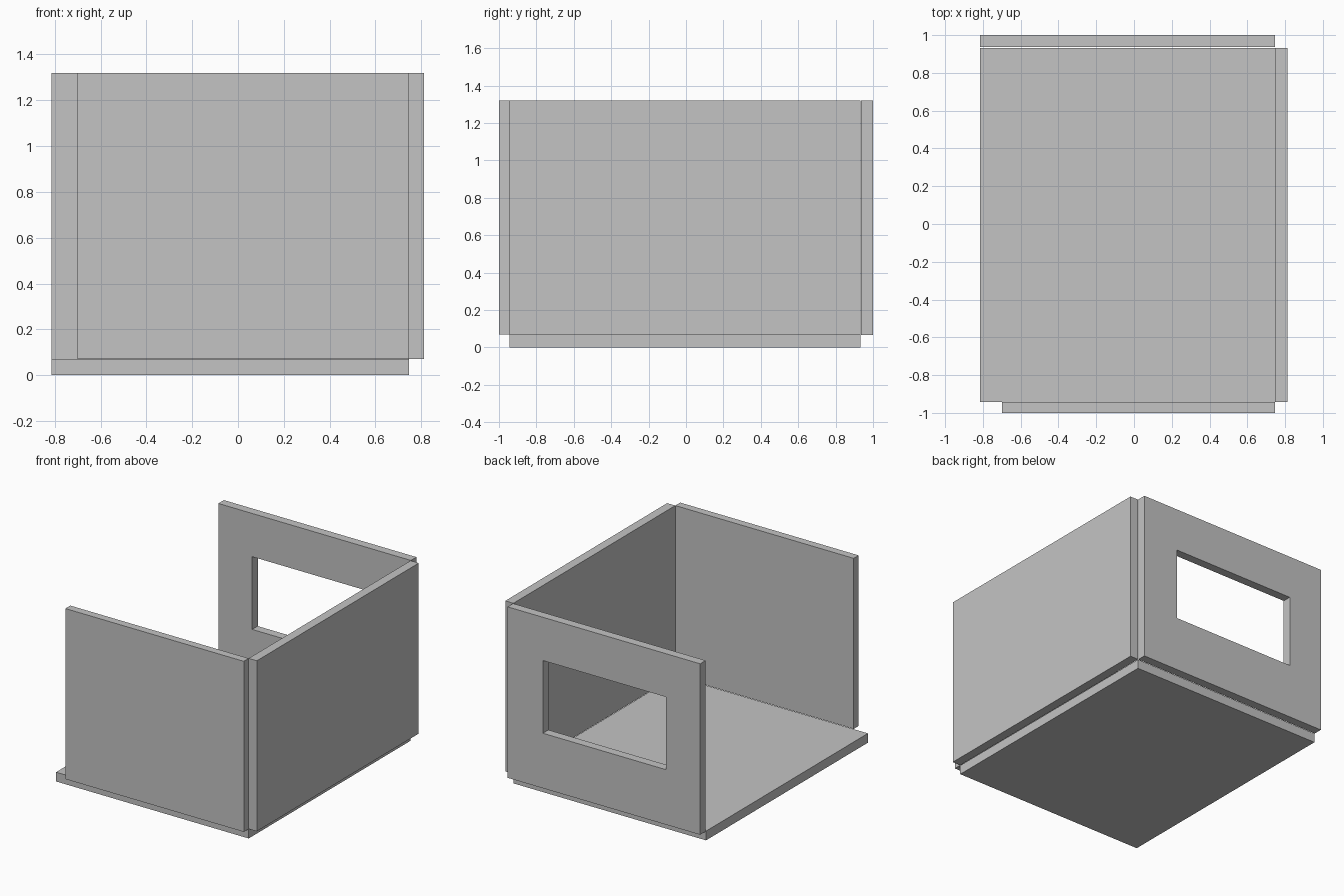
import bpy
import bmesh

if "Cube" in bpy.data.objects:
    bpy.data.objects.remove(bpy.data.objects["Cube"])

grey = bpy.data.materials.new("plain grey")
grey.diffuse_color = (0.55, 0.55, 0.55, 1)
grey.use_nodes = True
grey.node_tree.nodes["Principled BSDF"].inputs["Base Color"].default_value = grey.diffuse_color


def finish(name, bm):
    bmesh.ops.recalc_face_normals(bm, faces=bm.faces)
    me = bpy.data.meshes.new(name)
    bm.to_mesh(me)
    bm.free()
    me.materials.append(grey)
    ob = bpy.data.objects.new(name, me)
    bpy.context.collection.objects.link(ob)
    return ob


def panel(name, x, y, z):
    """Box spanning the given (min, max) ranges."""
    bm = bmesh.new()
    bmesh.ops.create_cube(bm, size=1)
    for v in bm.verts:
        v.co = [r[0] + (c + 0.5) * (r[1] - r[0]) for c, r in zip(v.co, (x, y, z))]
    return finish(name, bm)


def window_panel(name, x, y, z, wx, wz):
    """Upright panel along x with a rectangular opening through it."""
    bm = bmesh.new()

    def ring(a, b):
        return [bm.verts.new((px, y[0], pz)) for px, pz in
                ((a[0], b[0]), (a[1], b[0]), (a[1], b[1]), (a[0], b[1]))]

    outer, inner = ring(x, z), ring(wx, wz)
    faces = []
    for i in range(4):
        j = (i + 1) % 4
        faces.append(bm.faces.new((outer[i], outer[j], inner[j], inner[i])))
    # Thicken the frame by extruding a copy of it
    geom = bmesh.ops.extrude_face_region(bm, geom=faces, use_keep_orig=True)["geom"]
    moved = [g for g in geom if isinstance(g, bmesh.types.BMVert)]
    bmesh.ops.translate(bm, verts=moved, vec=(0, y[1] - y[0], 0))
    return finish(name, bm)


# Floor slab
panel("floor", (-0.815, 0.747), (-0.943, 0.932), (0, 0.068))
# Front wall, stopping short of the open left side
panel("front_wall", (-0.70, 0.747), (-1.0, -0.943), (0.07, 1.32))
# Right wall
panel("right_wall", (0.747, 0.813), (-0.943, 0.932), (0.07, 1.32))
# Back wall with window opening
window_panel("back_wall", (-0.815, 0.747), (0.936, 1.0), (0.067, 1.32),
             (-0.54, 0.46), (0.47, 1.003))
